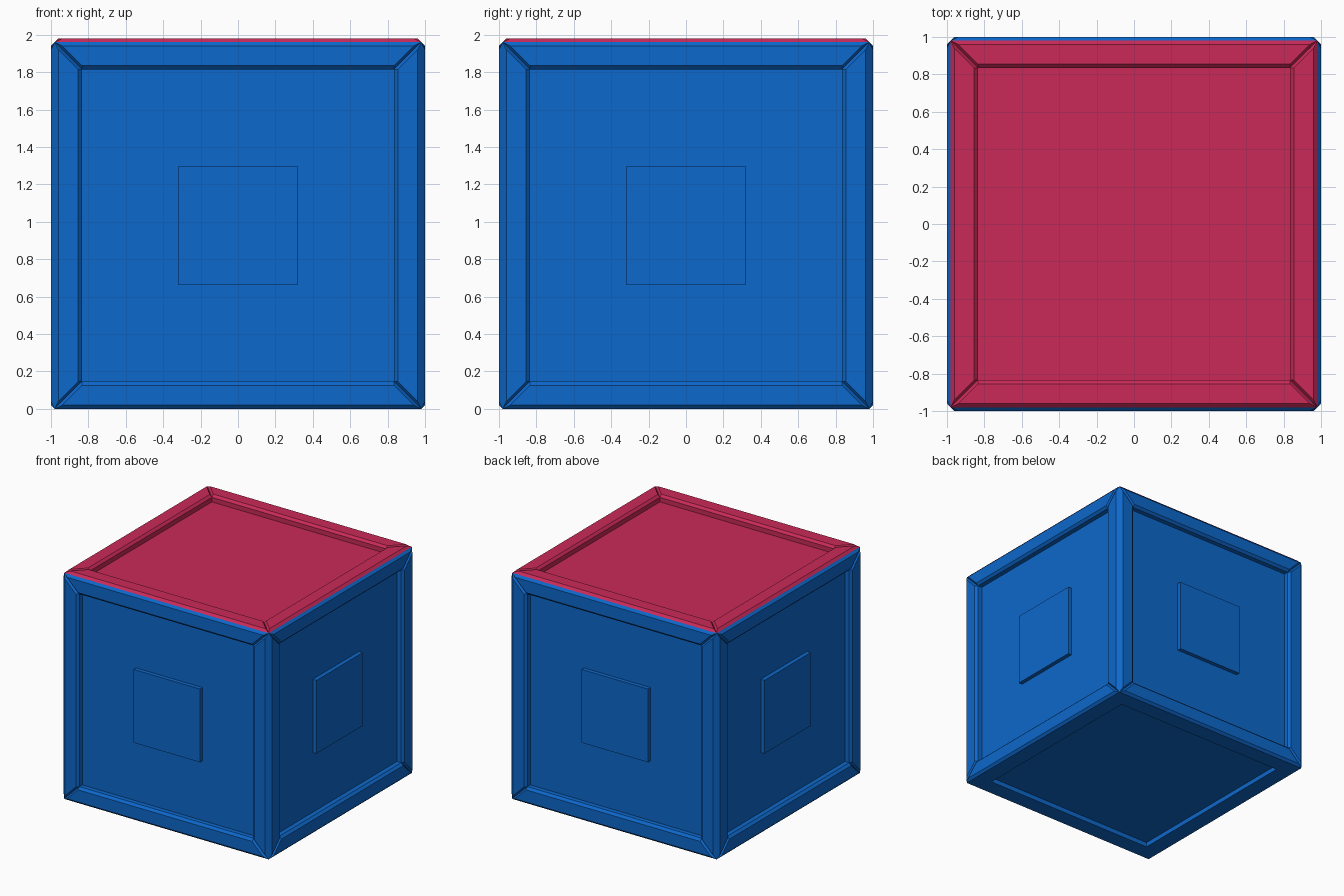
import bpy, bmesh
from math import pi
from mathutils import Matrix

if "Cube" in bpy.data.objects:
    bpy.data.objects.remove(bpy.data.objects["Cube"])

CENTRE = Matrix.Translation((0, 0, 0.98))
DEEP, RIM, FACE = 0.94, 0.98, 1.0      # panel, bar shoulder and bar face distances
OUT, INN, BEV, MITRE = 0.98, 0.835, 0.02, 0.02


def material(name, rgb):
    m = bpy.data.materials.new(name)
    m.diffuse_color = (*rgb, 1)
    m.use_nodes = True
    m.node_tree.nodes["Principled BSDF"].inputs["Base Color"].default_value = m.diffuse_color
    return m


blue = material("blue", (0.004, 0.138, 0.604))
red = material("red", (0.59, 0.023, 0.098))


def finish(name, bm, mat, turn=Matrix()):
    bm.transform(CENTRE @ turn)
    bmesh.ops.recalc_face_normals(bm, faces=bm.faces)
    me = bpy.data.meshes.new(name)
    bm.to_mesh(me)
    bm.free()
    me.materials.append(mat)
    bpy.context.collection.objects.link(bpy.data.objects.new(name, me))


def box(name, size, pos, mat, turn=Matrix()):
    bm = bmesh.new()
    bmesh.ops.create_cube(bm, size=1, matrix=Matrix.Translation(pos) @ Matrix.Diagonal((*size, 1)))
    finish(name, bm, mat, turn)


def frame(name, mat, turn, raised=True):
    """Four mitred bars around a face, with chamfered tops when raised."""
    bm = bmesh.new()
    base = [(-OUT, OUT), (OUT, OUT), (INN, INN), (-INN, INN)]
    o, i = OUT - BEV, INN + BEV
    top = [(-o + MITRE, o), (o - MITRE, o), (i - MITRE, i), (-i + MITRE, i)]
    # the foot is drawn in at the outside so neighbouring frames meet at the edge
    foot = [(-DEEP, DEEP), (DEEP, DEEP), (INN, INN), (-INN, INN)]
    layers = [(foot, DEEP), (base, RIM)] + ([(top, FACE)] if raised else [])
    for k in range(4):
        rot = Matrix.Rotation(k * pi / 2, 4, 'Z')
        rings = [[bm.verts.new(rot @ Matrix.Translation((x, y, w)).translation)
                  for x, y in pts] for pts, w in layers]
        bm.faces.new(rings[0])
        bm.faces.new(rings[-1])
        for a, b in zip(rings, rings[1:]):
            for j in range(4):
                n = (j + 1) % 4
                bm.faces.new((a[j], a[n], b[n], b[j]))
    finish(name, bm, mat, turn)


# Inner body and lid panel
box("body", (2 * DEEP, 2 * DEEP, 2 * DEEP - 0.02), (0, 0, -0.01), blue)
box("lid_panel", (2 * DEEP, 2 * DEEP, 0.02), (0, 0, DEEP - 0.01), red)

# Lid and base frames
frame("lid_frame", red, Matrix())
frame("base_frame", blue, Matrix.Rotation(pi, 4, 'X'), raised=False)

# Side frames with a raised square plate on each side
for k, side in enumerate(("front", "right", "back", "left")):
    turn = Matrix.Rotation(k * pi / 2, 4, 'Z') @ Matrix.Rotation(pi / 2, 4, 'X')
    frame(side + "_frame", blue, turn)
    box(side + "_plate", (0.635, 0.635, 0.045), (0, 0, DEEP + 0.0125), blue, turn)
